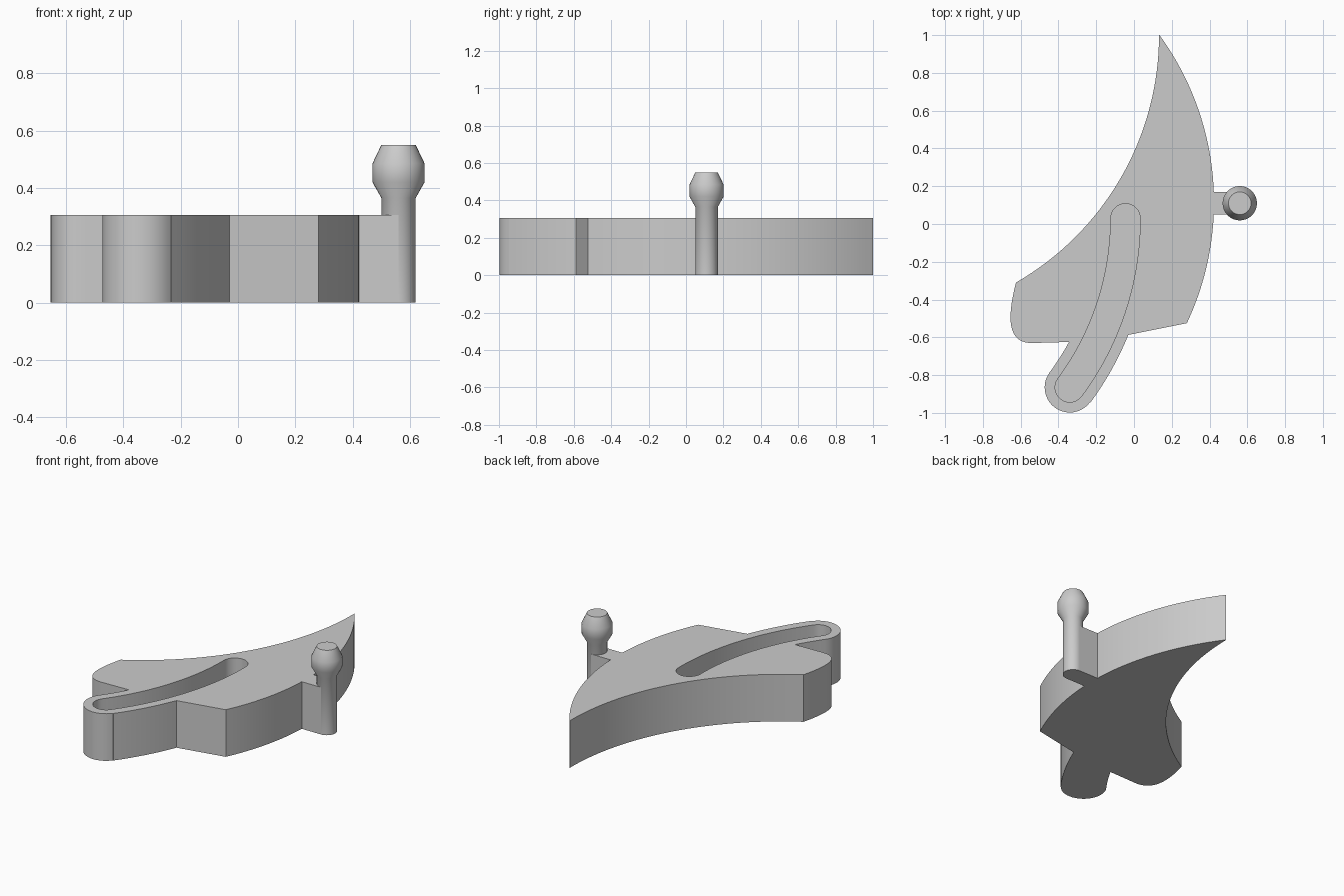
import bpy, bmesh
from math import pi, cos, sin, atan2, hypot, radians
from mathutils import Vector
from mathutils.geometry import interpolate_bezier

if "Cube" in bpy.data.objects:
    bpy.data.objects.remove(bpy.data.objects["Cube"])

THICK = 0.305
SLOT_DEPTH = 0.2
SWEEP = Vector((-1.55, 0.03))      # centre the slot and arm curve around
SWEEP_R = 1.505
SLOT_R, ARM_R = 0.078, 0.133
ARM_END = Vector((-0.34, -0.865))
POST = Vector((0.56, 0.11))

grey = bpy.data.materials.new("light grey")
grey.use_nodes = True
grey.diffuse_color = (0.6, 0.6, 0.6, 1)
grey.node_tree.nodes["Principled BSDF"].inputs["Base Color"].default_value = (0.6, 0.6, 0.6, 1)


def arc(c, r, a0, a1, n):
    return [Vector((c[0] + r * cos(a0 + (a1 - a0) * i / n),
                    c[1] + r * sin(a0 + (a1 - a0) * i / n))) for i in range(n + 1)]


def arc_between(c, p, q, n):
    """Short arc around c from p to q."""
    p, q = Vector(p) - Vector(c), Vector(q) - Vector(c)
    a0 = atan2(p.y, p.x)
    turn = atan2(p.x * q.y - p.y * q.x, p.dot(q))
    return arc(c, p.length, a0, a0 + turn, n)


def finish(bm, name):
    bmesh.ops.remove_doubles(bm, verts=bm.verts, dist=0.0005)
    bmesh.ops.recalc_face_normals(bm, faces=bm.faces)
    mesh = bpy.data.meshes.new(name)
    bm.to_mesh(mesh)
    bm.free()
    mesh.materials.append(grey)
    obj = bpy.data.objects.new(name, mesh)
    bpy.context.collection.objects.link(obj)
    return obj


def prism(name, outline, z0, z1):
    bm = bmesh.new()
    pts = [p for i, p in enumerate(outline) if (p - outline[i - 1]).length > 0.001]
    face = bm.faces.new([bm.verts.new((p.x, p.y, z0)) for p in pts])
    top = bmesh.ops.extrude_face_region(bm, geom=[face])["geom"]
    bmesh.ops.translate(bm, vec=(0, 0, z1 - z0),
                        verts=[v for v in top if isinstance(v, bmesh.types.BMVert)])
    return finish(bm, name)


def smooth(obj):
    bpy.ops.object.select_all(action="DESELECT")
    obj.select_set(True)
    bpy.context.view_layer.objects.active = obj
    bpy.ops.object.shade_smooth_by_angle(angle=radians(32))


# Body outline, clockwise from the pointed tip
tip, low_right = Vector((0.135, 1.0)), Vector((0.28, -0.525))
low_left = Vector((-0.625, -0.31))
bulge_r = 1.5
mid, half = (tip + low_right) / 2, (tip - low_right) / 2
side = Vector((half.y, -half.x)).normalized()
bulge_c = mid - side * (bulge_r ** 2 - half.length_squared) ** 0.5
end_angle = atan2(ARM_END.y - SWEEP.y, ARM_END.x - SWEEP.x)

outline = arc_between(bulge_c, tip, low_right, 32)
outline += arc_between(SWEEP, (-0.03, -0.587), ARM_END + Vector((cos(end_angle), sin(end_angle))) * ARM_R, 10)
outline += arc(ARM_END, ARM_R, end_angle, end_angle - pi, 20)
outline += arc_between(SWEEP, outline[-1], (-0.345, -0.624), 6)
corner = interpolate_bezier(Vector((-0.535, -0.63)), Vector((-0.685, -0.635)),
                            Vector((-0.665, -0.47)), low_left, 18)
outline += [p.to_2d() for p in corner]
outline += arc_between((-1.379, 1.0), low_left, tip, 32)
body = prism("curved_body", outline, 0, THICK)

# Curved blind slot cut into the top
start = SWEEP + Vector((SWEEP_R, 0))
slot = arc(start, SLOT_R, pi, 0, 16)
slot += arc(SWEEP, SWEEP_R + SLOT_R, 0, end_angle, 28)
slot += arc(ARM_END, SLOT_R, end_angle, end_angle - pi, 16)
slot += arc(SWEEP, SWEEP_R - SLOT_R, end_angle, 0, 28)
cutter = prism("slot_cutter", slot, THICK - SLOT_DEPTH, THICK + 0.1)
cutter.hide_render = True
cut = body.modifiers.new("slot", "BOOLEAN")
cut.operation, cut.solver, cut.object = "DIFFERENCE", "EXACT", cutter
bpy.context.view_layer.objects.active = body
bpy.ops.object.modifier_apply(modifier="slot")
bpy.data.objects.remove(cutter)
smooth(body)

# Short bridge joining the body to the post
w = 0.06
bridge = prism("post_bridge", [Vector(p) for p in (
    (0.41, POST.y - w), (POST.x, POST.y - w), (POST.x, POST.y + w), (0.41, POST.y + w))], 0, THICK)
smooth(bridge)

# Post with a ball head flattened on top
bm = bmesh.new()
profile = [(0, 0), (w, 0), (w, 0.365), (0.091, 0.42), (0.091, 0.485), (w, 0.55), (0, 0.55)]
verts = [bm.verts.new((r, 0, z)) for r, z in profile]
edges = [bm.edges.new(pair) for pair in zip(verts, verts[1:])]
bmesh.ops.spin(bm, geom=verts + edges, cent=(0, 0, 0), axis=(0, 0, 1),
               angle=2 * pi, steps=32, use_duplicate=False)
post = finish(bm, "ball_post")
post.location = (POST.x, POST.y, 0)
smooth(post)
